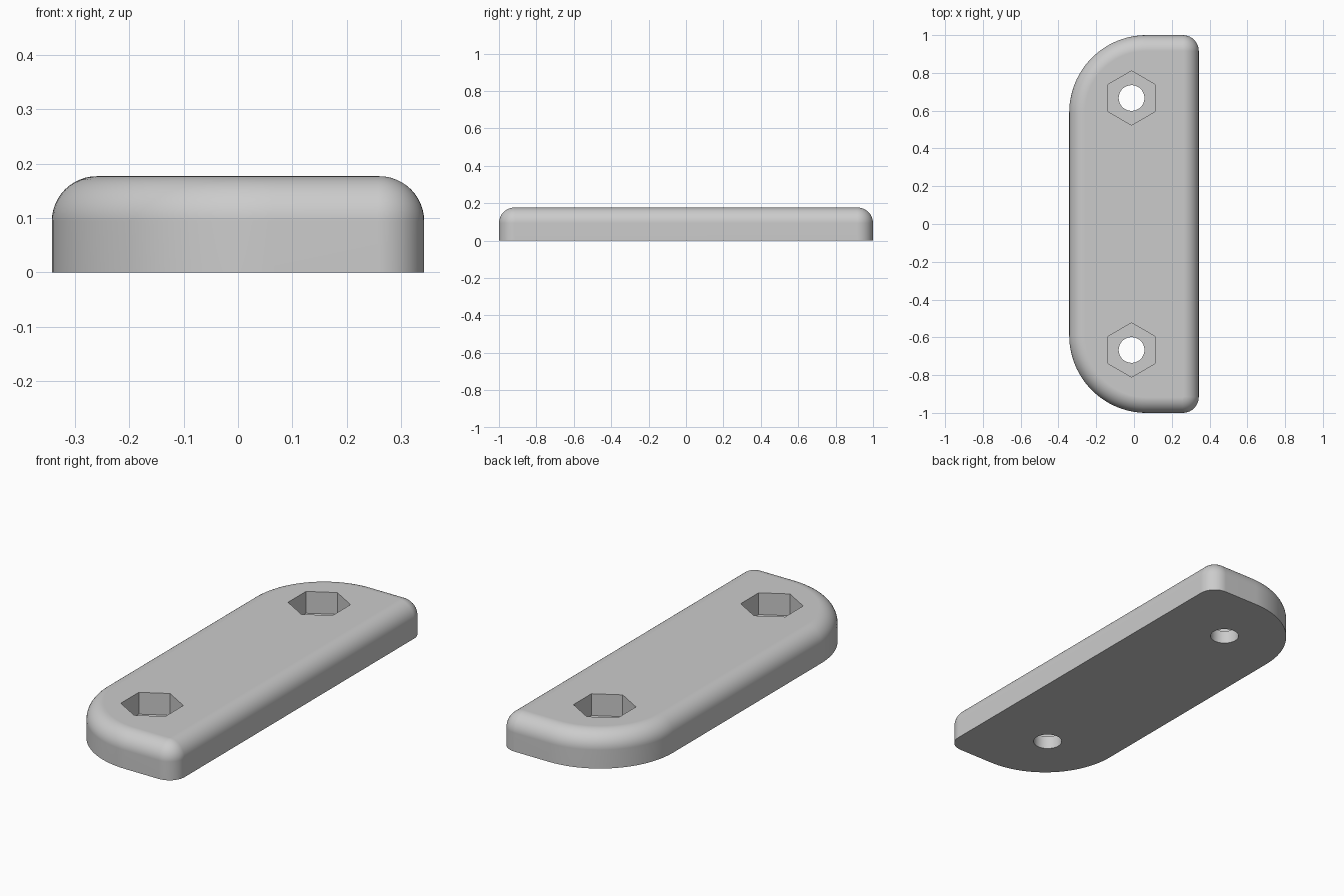
import bpy, bmesh
from math import sin, cos, pi, radians

cube = bpy.data.objects.get("Cube")
if cube:
    bpy.data.objects.remove(cube, do_unlink=True)

HALF_W, HALF_L, HEIGHT = 0.343, 1.0, 0.177
FILLET, BIG_R, SMALL_R = 0.083, 0.41, 0.085
HOLE_X, HOLE_Y = -0.013, 0.667
HOLE_R, HEX_R, POCKET_FLOOR = 0.068, 0.1435, 0.067

grey = bpy.data.materials.new("plain_grey")
colour = (0.6, 0.6, 0.6, 1)
grey.diffuse_color = colour
grey.use_nodes = True
grey.node_tree.nodes["Principled BSDF"].inputs["Base Color"].default_value = colour


def outline(inset):
    """Rounded plate outline, counter-clockwise, moved inwards by inset."""
    points = []
    corners = [(1, 1, SMALL_R, 10), (-1, 1, BIG_R, 28),
               (-1, -1, BIG_R, 28), (1, -1, SMALL_R, 10)]
    for i, (sx, sy, r, steps) in enumerate(corners):
        cx, cy = sx * (HALF_W - r), sy * (HALF_L - r)
        for k in range(steps + 1):
            a = (i + k / steps) * pi / 2
            points.append((cx + (r - inset) * cos(a), cy + (r - inset) * sin(a)))
    return points


def polygon(x, y, radius, sides):
    """Regular polygon with one corner pointing along y."""
    return [(x + radius * cos(pi / 2 + 2 * pi * k / sides),
             y + radius * sin(pi / 2 + 2 * pi * k / sides)) for k in range(sides)]


def loft(name, sections):
    """Closed solid through stacked (points, z) sections."""
    bm = bmesh.new()
    rings = [[bm.verts.new((x, y, z)) for x, y in pts] for pts, z in sections]
    for low, high in zip(rings, rings[1:]):
        n = len(low)
        for i in range(n):
            j = (i + 1) % n
            bm.faces.new((low[i], low[j], high[j], high[i]))
    bm.faces.new(rings[0][::-1])
    bm.faces.new(rings[-1])
    mesh = bpy.data.meshes.new(name)
    bm.to_mesh(mesh)
    bm.free()
    obj = bpy.data.objects.new(name, mesh)
    bpy.context.collection.objects.link(obj)
    mesh.materials.append(grey)
    return obj


# Plate: straight wall, then a quarter-round top edge
sections = [(outline(0), 0)]
STEPS = 12
for k in range(STEPS + 1):
    a = k / STEPS * pi / 2
    sections.append((outline(FILLET * (1 - cos(a))), HEIGHT - FILLET * (1 - sin(a))))
plate = loft("plate", sections)
bpy.context.view_layer.objects.active = plate
plate.select_set(True)

# Nut pockets and bolt holes at both ends
for side in (-1, 1):
    cutters = [("nut_pocket_cutter", HEX_R, 6, POCKET_FLOOR),
               ("bolt_hole_cutter", HOLE_R, 48, -0.1)]
    for name, radius, sides, bottom in cutters:
        shape = polygon(HOLE_X, side * HOLE_Y, radius, sides)
        cutter = loft(name, [(shape, bottom), (shape, HEIGHT + 0.1)])
        cutter.hide_render = True
        cut = plate.modifiers.new(name, "BOOLEAN")
        cut.operation = "DIFFERENCE"
        cut.solver = "EXACT"
        cut.object = cutter
        bpy.ops.object.modifier_apply(modifier=cut.name)
        bpy.data.objects.remove(cutter, do_unlink=True)

# Smooth rounds with crisp pocket and base edges
bpy.ops.object.shade_smooth_by_angle(angle=radians(30))
normals = plate.modifiers.new("flat_top_normals", "WEIGHTED_NORMAL")
normals.keep_sharp = True
